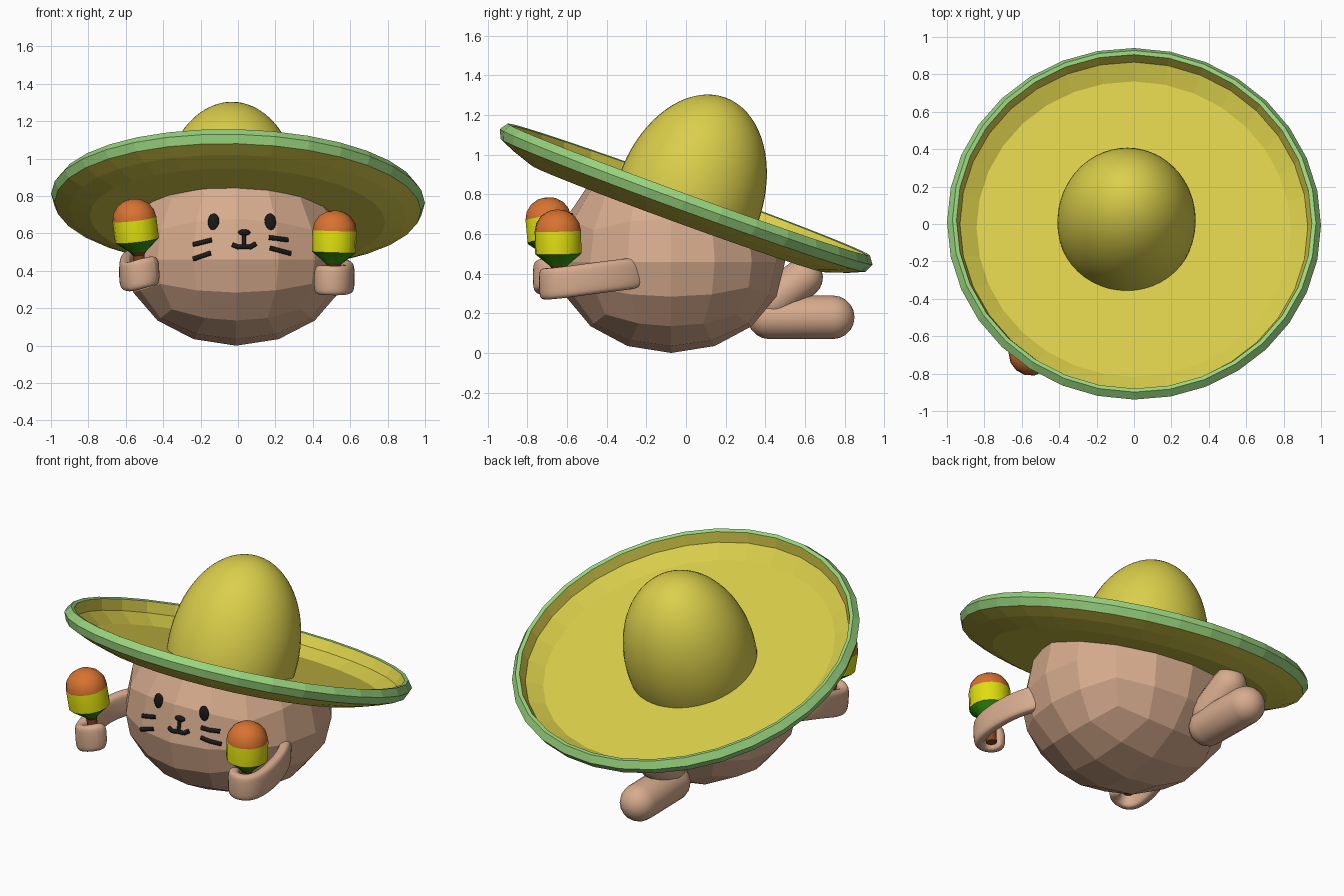
import bpy, bmesh, math
from math import sin, cos, pi, radians
from mathutils import Matrix, Vector
from mathutils.bvhtree import BVHTree

if "Cube" in bpy.data.objects:
    bpy.data.objects.remove(bpy.data.objects["Cube"])


def mat(name, r, g, b):
    m = bpy.data.materials.new(name)
    m.diffuse_color = (r, g, b, 1)
    m.use_nodes = True
    m.node_tree.nodes["Principled BSDF"].inputs["Base Color"].default_value = m.diffuse_color
    return m


SKIN = mat("skin tan", .68, .41, .27)
STRAW = mat("straw yellow", .70, .62, .07)
TRIM = mat("trim green", .32, .66, .21)
BLACK = mat("black", .01, .01, .01)
ORANGE = mat("orange", .68, .17, .03)
YELLOW = mat("bright yellow", .73, .73, .005)
GREEN = mat("leaf green", .035, .30, .005)
BROWN = mat("brown", .22, .06, .015)


def finish(bm, name, mats, smooth=None):
    bmesh.ops.recalc_face_normals(bm, faces=bm.faces)
    me = bpy.data.meshes.new(name)
    bm.to_mesh(me)
    bm.free()
    ob = bpy.data.objects.new(name, me)
    bpy.context.collection.objects.link(ob)
    for m in mats:
        me.materials.append(m)
    if smooth:
        bpy.ops.object.select_all(action='DESELECT')
        bpy.context.view_layer.objects.active = ob
        ob.select_set(True)
        bpy.ops.object.shade_smooth_by_angle(angle=radians(smooth))
    return ob


def lathe(name, profile, segs, matrix, mats, rule=lambda i: 0, smooth=None):
    """Spin (radius, height) points; rule maps profile segment to material."""
    bm = bmesh.new()
    rings = [[bm.verts.new((r * cos(2 * pi * k / segs), r * sin(2 * pi * k / segs), h))
              for k in range(segs)] for r, h in profile]
    for i in range(len(rings) - 1):
        for k in range(segs):
            n = (k + 1) % segs
            f = bm.faces.new((rings[i][k], rings[i][n], rings[i + 1][n], rings[i + 1][k]))
            f.material_index = rule(i)
    bmesh.ops.remove_doubles(bm, verts=bm.verts, dist=1e-5)
    bm.transform(matrix)
    return finish(bm, name, mats, smooth)


def sweep(name, path, section, up, material, levels=0):
    """Sweep a (side, up) section along a path."""
    bm = bmesh.new()
    path = [Vector(p) for p in path]
    rings = []
    for i, p in enumerate(path):
        t = (path[min(i + 1, len(path) - 1)] - path[max(i - 1, 0)]).normalized()
        side = t.cross(Vector(up)).normalized()
        u = side.cross(t)
        rings.append([bm.verts.new(p + side * a + u * b) for a, b in section])
    n = len(section)
    for a, b in zip(rings, rings[1:]):
        for k in range(n):
            bm.faces.new((a[k], a[(k + 1) % n], b[(k + 1) % n], b[k]))
    bm.faces.new(rings[0])
    bm.faces.new(rings[-1])
    ob = finish(bm, name, [material], 50)
    if levels:
        ob.modifiers.new("round", 'SUBSURF').levels = levels
        ob.modifiers["round"].render_levels = levels
        for p in ob.data.polygons:
            p.use_smooth = True
    return ob


def aim(base, direction):
    return Matrix.Translation(base) @ Vector(direction).to_track_quat('Z', 'Y').to_matrix().to_4x4()


HAT = (Matrix.Translation((0, 0, .785)) @ Matrix.Rotation(radians(-20), 4, 'X')
       @ Matrix.Rotation(radians(1.5), 4, 'Y'))

# Body: faceted quad sphere, taller above its middle, cut off inside the hat brim
bm = bmesh.new()
bmesh.ops.create_cube(bm, size=2)
bmesh.ops.subdivide_edges(bm, edges=bm.edges, cuts=3, use_grid_fill=True)
for v in bm.verts:
    d = Vector([math.tan(c * pi / 4) for c in v.co]).normalized()
    v.co = (-.01 + d.x * .595, -.075 + d.y * .575, .46 + d.z * (.57 if d.z > 0 else .46))
cut = bmesh.ops.bisect_plane(bm, geom=bm.verts[:] + bm.edges[:] + bm.faces[:],
                             plane_co=HAT @ Vector((0, 0, -.1)),
                             plane_no=HAT.to_3x3() @ Vector((0, 0, 1)), clear_outer=True)
bmesh.ops.contextual_create(bm, geom=[e for e in cut['geom_cut'] if isinstance(e, bmesh.types.BMEdge)])
tree = BVHTree.FromBMesh(bm)
finish(bm, "body", [SKIN])

# Hat: dished brim with green rim, egg-shaped crown
brim = [(0, -.115), (.79, -.115), (.90, -.078), (.98, -.043), (1.0, .003), (.972, .042),
        (.95, .037), (.93, -.025), (.84, -.08), (0, -.08)]
lathe("hat_brim", brim, 32, HAT, [STRAW, TRIM], lambda i: 1 if 3 <= i <= 5 else 0)
crown = [(.37 * cos(a), .54 * sin(a)) for a in [-.19 + (pi / 2 + .19) * i / 20 for i in range(21)]]
lathe("hat_crown", crown, 48, HAT @ Matrix.Translation((-.04, .015, 0)), [STRAW], smooth=40)


# Face: details laid on the body surface
def on_body(x, z):
    return tree.ray_cast(Vector((x, -3, z)), Vector((0, 1, 0)))[0]


def bead(name, x, z, sx, sy, sz):
    bm = bmesh.new()
    bmesh.ops.create_uvsphere(bm, u_segments=16, v_segments=10, radius=1)
    bm.transform(Matrix.Translation(on_body(x, z)) @ Matrix.Diagonal((sx, sy, sz, 1)))
    finish(bm, name, [BLACK], 60)


def stroke(name, pts, r=.013):
    path = []
    for a, b in zip(pts, pts[1:]):
        path += [on_body(a[0] + (b[0] - a[0]) * t / 4, a[1] + (b[1] - a[1]) * t / 4) for t in range(4)]
    path.append(on_body(*pts[-1]))
    ring = [(r * cos(k * pi / 4), r * sin(k * pi / 4)) for k in range(8)]
    sweep(name, path, ring, (0, 1, 0), BLACK)


bead("eye_left", -.13, .66, .031, .016, .047)
bead("eye_right", .172, .66, .031, .016, .047)
bead("nose", .032, .605, .034, .018, .017)
stroke("mouth_stem", [(.032, .60), (.032, .53)], .011)
stroke("mouth", [(-.03, .54), (0, .527), (.032, .53), (.065, .527), (.095, .545)])
for i, w in enumerate([((-.24, .54), (-.14, .565)), ((-.24, .463), (-.145, .495)),
                       ((.165, .578), (.265, .565)), ((.17, .522), (.28, .492))]):
    stroke("whisker_%d" % (i + 1), w)

# Arms: flat bands curling around the maraca handles
band = [(-.035, -.05), (-.035, .05), (-.025, .08), (.025, .08),
        (.035, .05), (.035, -.05), (.025, -.08), (-.025, -.08)]
sweep("arm_right", [(.47, -.20, .41), (.55, -.32, .395), (.59, -.48, .375), (.592, -.62, .355),
                    (.565, -.695, .348), (.50, -.72, .348), (.44, -.69, .35), (.432, -.62, .355)],
      band, (0, 0, 1), SKIN, 2)
sweep("arm_left", [(-.47, -.22, .45), (-.56, -.36, .445), (-.60, -.50, .42), (-.605, -.65, .37),
                   (-.58, -.725, .365), (-.52, -.75, .385), (-.455, -.725, .40), (-.445, -.66, .40)],
      band, (0, 0, 1), SKIN, 2)

# Maracas: brown handle, green cone, yellow band, orange dome
maraca = [(0, 0), (.03, 0), (.03, .13), (.045, .15), (.118, .21), (.118, .325)]
maraca += [(.118 * cos(a), .325 + .11 * sin(a)) for a in [pi / 8, pi / 4, 3 * pi / 8, pi / 2]]
shade = lambda i: 0 if i < 3 else 1 if i < 4 else 2 if i < 5 else 3
for side, base, axis in [("right", (.507, -.64, .29), (.03, -.02, 1)),
                         ("left", (-.515, -.665, .355), (-.12, -.09, 1))]:
    lathe("maraca_" + side, maraca, 14, aim(base, axis), [BROWN, GREEN, YELLOW, ORANGE], shade, 35)


# Tail: two rounded lobes at the back
def lobe(name, base, tip, r):
    length = (Vector(tip) - Vector(base)).length
    arc = [pi / 2 * i / 5 for i in range(6)]
    prof = [(r * sin(a), r - r * cos(a)) for a in arc]
    prof += [(r * cos(a), length - r + r * sin(a)) for a in arc]
    lathe(name, prof, 16, aim(base, Vector(tip) - Vector(base)), [SKIN], smooth=40)


lobe("tail_lower_lobe", (-.19, .31, .18), (-.20, .85, .18), .11)
lobe("tail_upper_lobe", (-.17, .36, .20), (-.21, .67, .44), .10)
